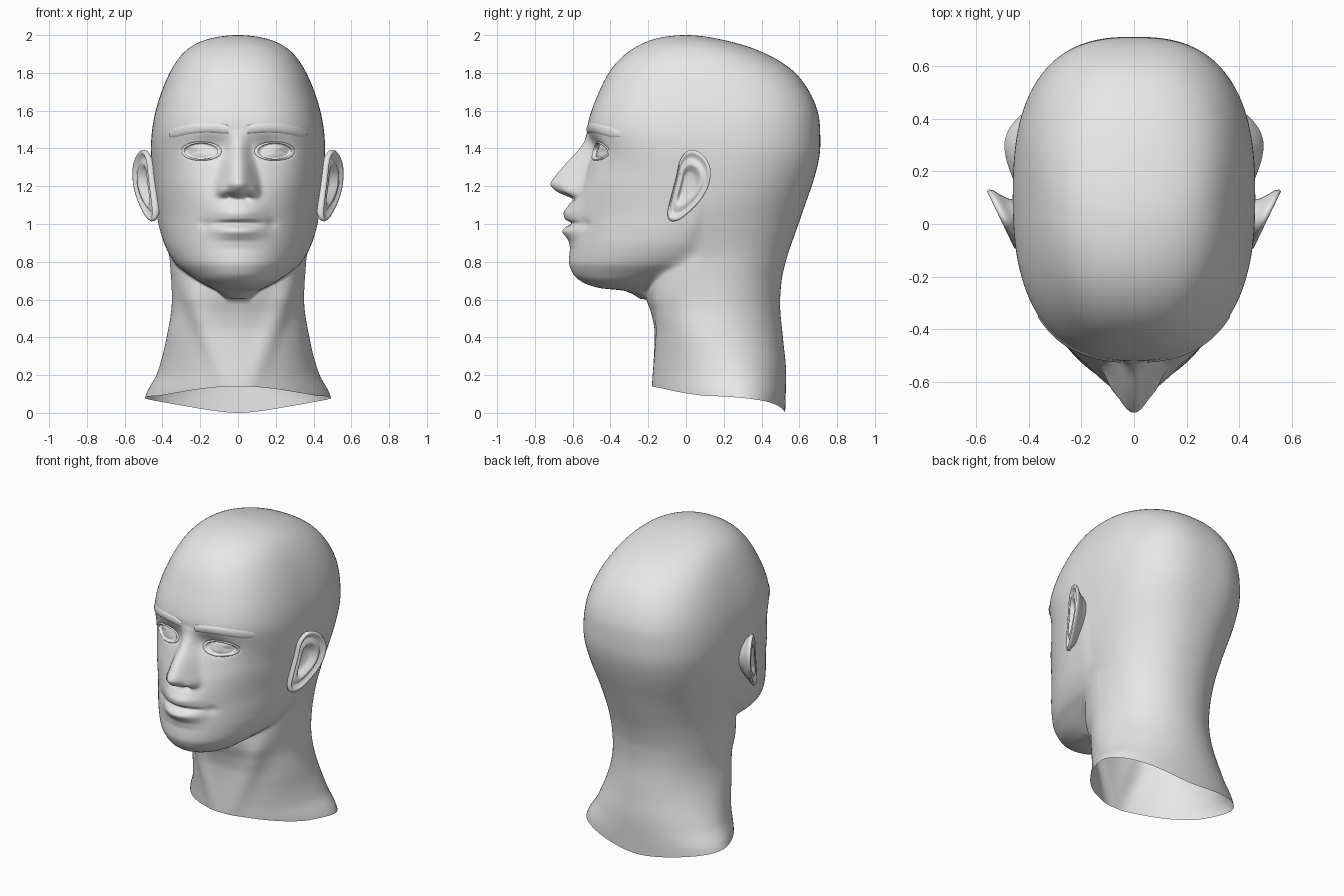
import bpy, bmesh, math
from mathutils import Vector
from mathutils.bvhtree import BVHTree

if "Cube" in bpy.data.objects:
    bpy.data.objects.remove(bpy.data.objects["Cube"])

grey = bpy.data.materials.new("plain_grey")
grey.diffuse_color = (0.8, 0.8, 0.8, 1)
grey.use_nodes = True
grey.node_tree.nodes["Principled BSDF"].inputs["Base Color"].default_value = grey.diffuse_color


def curve(pairs, key=None):
    """Smooth monotone interpolation through (position, value) pairs."""
    pts = sorted((key(a) if key else a, b) for a, b in pairs)
    xs, ys = [p[0] for p in pts], [p[1] for p in pts]
    sec = [(ys[i + 1] - ys[i]) / (xs[i + 1] - xs[i]) for i in range(len(xs) - 1)]
    m = [sec[0]] + [2 * a * b / (a + b) if a * b > 0 else 0 for a, b in zip(sec, sec[1:])] + [sec[-1]]

    def f(v):
        if v <= xs[0]:
            return ys[0]
        if v >= xs[-1]:
            return ys[-1]
        i = 0
        while xs[i + 1] < v:
            i += 1
        h = xs[i + 1] - xs[i]
        t = (v - xs[i]) / h
        return (ys[i] * (1 + 2 * t) * (1 - t) ** 2 + m[i] * h * t * (1 - t) ** 2
                + ys[i + 1] * t * t * (3 - 2 * t) + m[i + 1] * h * t * t * (t - 1))

    if not key:
        return f
    cache = {}

    def smooth(z):
        if z not in cache:
            v = key(z)
            h = max(0, min(.035, v / 2, (1.1 - v) / 2))
            cache[z] = sum(f(v + k * h) for k in (-1, -.5, 0, .5, 1)) / 5
        return cache[z]
    return smooth


def from_top(z):
    return math.sqrt(max(0, 2 - z))


def skin(name, rings, closed=True):
    """Surface through rows of points, smooth shaded."""
    bm = bmesh.new()
    rows = [[bm.verts.new(p) for p in r] for r in rings]
    for a, b in zip(rows, rows[1:]):
        n = len(a)
        for j in range(n if closed else n - 1):
            k = (j + 1) % n
            bm.faces.new((a[j], a[k], b[k], b[j]))
    bmesh.ops.remove_doubles(bm, verts=bm.verts, dist=1e-5)
    bmesh.ops.recalc_face_normals(bm, faces=bm.faces)
    for f in bm.faces:
        f.smooth = True
    me = bpy.data.meshes.new(name)
    bm.to_mesh(me)
    me.materials.append(grey)
    ob = bpy.data.objects.new(name, me)
    bpy.context.collection.objects.link(ob)
    return ob, bm


# Profiles over height: skull width and middle line, then face and neck variants
upper_w = [(2, 0), (1.963, .205), (1.9, .295), (1.8, .362), (1.7, .405), (1.6, .436),
           (1.5, .455), (1.4, .462), (1.2, .447), (1.05, .425)]
upper_mid = [(2, 0), (1.9, .05), (1.7, .1), (1.5, .1), (1.2, .08), (1.05, .05)]
face_w = curve(upper_w + [(.95, .41), (.87, .38), (.79, .33), (.74, .27), (.693, .2),
                          (.661, .14), (.646, .11), (.6, .06)], from_top)
core_w = curve(upper_w + [(.95, .395), (.8, .36), (.6, .35), (.365, .385), (.206, .43),
                          (.09, .49), (0, .51)], from_top)
face_mid = curve(upper_mid + [(.95, 0), (.87, -.05), (.79, -.12), (.74, -.2),
                              (.693, -.28), (.646, -.25), (.6, -.15)], from_top)
core_mid = curve(upper_mid + [(.95, .08), (.8, .13), (.5, .13), (.2, .25), (.09, .29), (0, .3)], from_top)
face_front = curve([(2, 0), (1.98, -.165), (1.9, -.32), (1.8, -.41), (1.7, -.46), (1.6, -.50),
                    (1.5, -.525), (1.4, -.508), (1.3, -.53), (1.2, -.565), (1.13, -.59),
                    (1.0, -.60), (.9, -.61), (.8, -.62), (.74, -.6), (.693, -.55),
                    (.661, -.456), (.646, -.325), (.603, -.24)], from_top)
neck_front = curve([(2, 0), (1.9, -.1), (1.0, -.25), (.8, -.23), (.66, -.22), (.603, -.21),
                    (.524, -.183), (.42, -.166), (.14, -.178)], from_top)
back = curve([(2, 0), (1.98, .17), (1.93, .355), (1.86, .5), (1.8, .58), (1.73, .635), (1.67, .67),
              (1.545, .708), (1.397, .712), (1.25, .682), (1.106, .632), (.963, .583), (.825, .535),
              (.683, .504), (.577, .498), (.39, .514), (.206, .53), (0, .525)], from_top)
axis = curve([(2, 0), (1.9, .05), (1.7, .1), (0, .1)], from_top)
face_n = curve([(2, 2), (1.9, 2.25), (1.6, 2.55), (1.5, 2.55), (1.25, 2.15), (1.0, 1.97), (.6, 2.0)])
core_n = curve([(2, 2), (1.9, 2.25), (1.6, 2.6), (1.4, 2.6), (1.0, 2.25), (.5, 2.1), (0, 1.55)])

# Feature relief over height: nose and lips
nose_d = curve([(1.5, 0), (1.45, .02), (1.4, .055), (1.33, .105), (1.26, .143), (1.217, .157),
                (1.175, .115), (1.13, 0)])
nose_w = curve([(1.5, .075), (1.4, .08), (1.3, .11), (1.2, .13), (1.13, .13)])
lips_d = curve([(1.14, 0), (1.13, .01), (1.09, .036), (1.058, .052), (1.026, .042), (1.002, .005),
                (.985, .034), (.963, .051), (.93, .028), (.91, .012), (.87, 0)])


def bump(q):
    return (1 - q * q) ** 2 if abs(q) < 1 else 0


def gauss(x, z, x0, z0, sx, sz):
    return math.exp(-((x - x0) / sx) ** 2 - ((z - z0) / sz) ** 2)


EX, EZ, EW, EH = .195, 1.385, .093, .043


def relief(x, z):
    """How far the face stands forward of its plain section."""
    x = abs(x)
    d = nose_d(z) * bump(x / nose_w(z))
    d += lips_d(z) * bump(x / .19)
    d += .028 * gauss(x, z, .085, 1.175, .028, .035)      # nostril wing
    d -= .025 * gauss(x, z, .045, 1.145, .018, .014)      # nostril
    d -= .03 * gauss(x, z, .15, 1.41, .11, .06)           # eye socket
    d += .008 * gauss(x, z, .29, 1.24, .09, .08)          # cheekbone
    d -= .012 * gauss(x, z, .18, 1.0, .03, .025)          # mouth corner
    q = math.hypot((x - EX) / EW, (z - EZ) / EH)
    return d - .035 * min(1, max(0, (1.1 - q) * 6))       # eye opening


def reach(sx, sy, oy, w, mid, front, rear, n, n_rear):
    """Distance from the axis to a section along one direction."""
    lo, hi = 0, .95
    df, db = max(mid - front, 1e-4), max(rear - mid, 1e-4)
    for _ in range(17):
        r = (lo + hi) / 2
        dy = oy + r * sy - mid
        e, d = (n_rear, db) if dy > 0 else (n, df)
        if (abs(r * sx) / w) ** e + (abs(dy) / d) ** e < 1:
            lo = r
        else:
            hi = r
    return lo


def head_point(t, z):
    sx, sy = math.sin(t), -math.cos(t)
    if z < .5:                                            # sloping cut of the neck
        cut = .09 + .05 * -sy if sy < 0 else .09 * abs(sx) ** 1.7
        z = cut + z * (.5 - cut) / .5
    oy = axis(z)
    w = core_w(z)
    if w < 1e-4:
        return (0, 0, z)
    n = core_n(z)
    a = reach(sx, sy, oy, w, core_mid(z), neck_front(z), back(z), n, max(n, 2.05))
    if z < .9 and sy < 0:                                 # neck muscle ridges
        fade = min(1, max(0, (.85 - z) / .25)) * min(1, z / .5)
        a += .022 * fade * math.exp(-((abs(a * sx) - .07 - .36 * (z - .15)) / .06) ** 2)
    r = a
    if z > .603:
        b = reach(sx, sy, oy, face_w(z), face_mid(z), face_front(z),
                  min(.2, oy + .6 * back(z)), face_n(z), 2)
        k = .04 * min(1, max(.002, (1.25 - z) * 3))
        r = max(a, b) + max(0, k - abs(a - b)) ** 2 / (4 * k)
    x, y = r * sx, oy + r * sy
    if sy < -.2 and .8 < z < 1.6:
        y -= relief(x, z)
    return (x, y, z)


# Head and neck: rows are denser over the face and under the chin
heights = [2 - (.65 * i / 30) ** 2 for i in range(31)]
for stop, step in ((.86, .0085), (.70, .008), (.60, .004), (0, .025)):
    n = round((heights[-1] - stop) / step)
    start = heights[-1]
    heights += [start + (stop - start) * (i + 1) / n for i in range(n)]
N = 176
angles = []
for j in range(N):
    u = -1 + 2 * j / N
    angles.append(math.pi * u - .6 * math.sin(math.pi * u))
head, head_bm = skin("head_and_neck", [[head_point(t, z) for t in angles] for z in heights])
tree = BVHTree.FromBMesh(head_bm)


def face_y(x, z):
    hit = tree.ray_cast(Vector((x, -2, z)), Vector((0, 1, 0)))[0]
    return hit.y if hit else -.4


# Ear outline (y, z), from the top towards the back
outline = [(.02, 1.392), (.085, 1.37), (.128, 1.30), (.122, 1.21), (.08, 1.13), (.02, 1.065),
           (-.04, 1.02), (-.085, 1.018), (-.098, 1.06), (-.078, 1.15), (-.052, 1.25), (-.03, 1.34)]
steps = 4
ear_edge = []
for i in range(len(outline)):
    p0, p1, p2, p3 = (Vector(outline[(i + k - 1) % len(outline)]) for k in range(4))
    for s in range(steps):
        t = s / steps
        ear_edge.append(.5 * (2 * p1 + (p2 - p0) * t + (2 * p0 - 5 * p1 + 4 * p2 - p3) * t * t
                              + (3 * p1 - p0 - 3 * p2 + p3) * t ** 3))
# Ear section from the bowl over the rim to the back: (scale, sideways offset)
ear_rings = [(0, -.036), (.3, -.038), (.42, -.03), (.52, -.004), (.62, .002), (.72, -.012), (.8, -.014),
             (.88, .002), (.95, .006), (1, -.004), (.98, -.02), (.86, -.035), (.72, -.06), (.6, -.12)]
ear_c = Vector((.01, 1.21))

for side, tag in ((1, "left"), (-1, "right")):
    rings = []
    for s, dx in ear_rings:
        ring = []
        for e in ear_edge:
            p = ear_c + (e - ear_c) * s
            ring.append((side * (.45 + .48 * (p.x + .09) + dx), p.x, p.y))
        rings.append(ring)
    skin("ear_" + tag, rings)

    # Eye: raised lid rim running into a shallow dome
    ts = [2 * math.pi * i / 40 for i in range(40)]
    rim = [(EX + 1.2 * EW * math.cos(t), EZ + 1.2 * EH * math.sin(t)) for t in ts]
    rim_y = [face_y(side * x, z) for x, z in rim]
    mean = sum(rim_y) / len(rim_y)
    rings = []
    for s, dy in ((1.2, .004), (1.12, -.004), (1.02, -.007), (.95, -.003), (.93, .014), (.7, .006),
                  (.4, 0), (0, -.002)):
        rings.append([(side * (EX + s * EW * math.cos(t)), mean + (y - mean) * s / 1.2 + dy,
                       EZ + s * EH * math.sin(t)) for t, y in zip(ts, rim_y)])
    skin("eye_" + tag, rings)

    # Eyebrow: thin arched strip on the brow
    rows = []
    for i in range(25):
        u = i / 24
        x = .05 + .315 * u
        mid = 1.5 + .014 * math.sin(math.pi * u) - .025 * u * u
        half = .026 * min(1, .8 + 2 * u, .5 + 5 * (1 - u))
        rows.append([(side * x, face_y(side * x, mid + v * half) - .007 * (1 - v ** 4) - .001,
                      mid + v * half) for v in (-1, -.8, -.4, 0, .4, .8, 1)])
    skin("eyebrow_" + tag, rows, closed=False)
head_bm.free()
